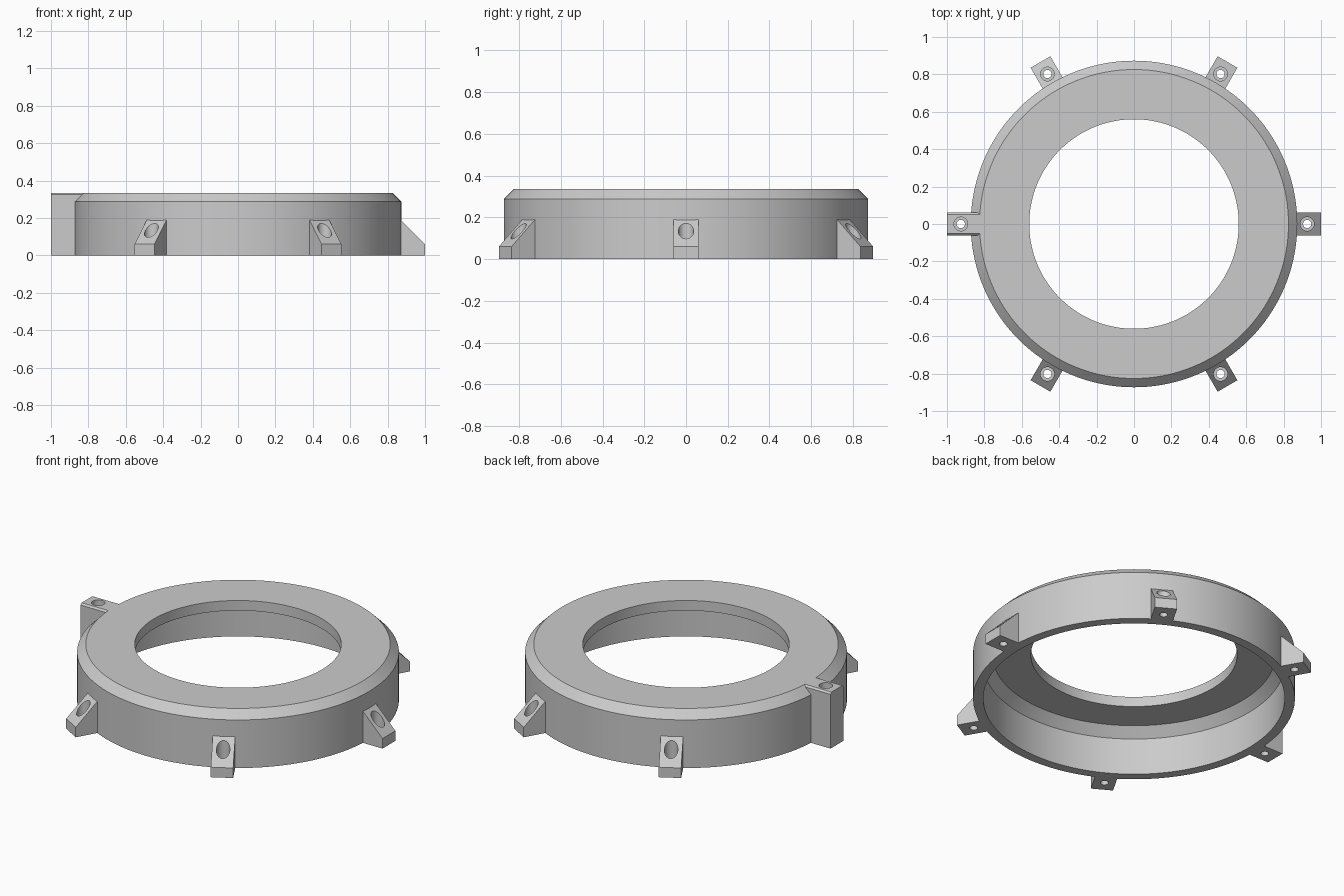
import bpy, bmesh, math
from mathutils import Vector, Matrix

cube = bpy.data.objects.get("Cube")
if cube:
    bpy.data.objects.remove(cube, do_unlink=True)

grey = bpy.data.materials.new("plain grey")
grey.use_nodes = True
colour = (0.6, 0.6, 0.6, 1)
grey.diffuse_color = colour
grey.node_tree.nodes["Principled BSDF"].inputs["Base Color"].default_value = colour


def finish(name, bm):
    bmesh.ops.recalc_face_normals(bm, faces=bm.faces)
    mesh = bpy.data.meshes.new(name)
    bm.to_mesh(mesh)
    bm.free()
    mesh.materials.append(grey)
    obj = bpy.data.objects.new(name, mesh)
    bpy.context.collection.objects.link(obj)
    return obj


def select(obj):
    bpy.ops.object.select_all(action='DESELECT')
    obj.select_set(True)
    bpy.context.view_layer.objects.active = obj


def revolve(name, profile, steps, closed):
    """Spin an (r, z) profile around the z axis."""
    bm = bmesh.new()
    verts = [bm.verts.new((r, 0, z)) for r, z in profile]
    edges = [bm.edges.new(pair) for pair in zip(verts, verts[1:])]
    if closed:
        edges.append(bm.edges.new((verts[-1], verts[0])))
    bmesh.ops.spin(bm, geom=verts + edges, cent=(0, 0, 0), axis=(0, 0, 1),
                   angle=math.tau, steps=steps, use_duplicate=False)
    bmesh.ops.remove_doubles(bm, verts=bm.verts, dist=0.0001)
    return finish(name, bm)


def prism(name, outline, direction):
    """Extrude a flat outline along a direction."""
    bm = bmesh.new()
    face = bm.faces.new([bm.verts.new(p) for p in outline])
    extruded = bmesh.ops.extrude_face_region(bm, geom=[face])["geom"]
    moved = [v for v in extruded if isinstance(v, bmesh.types.BMVert)]
    bmesh.ops.translate(bm, verts=moved, vec=Vector(direction))
    return finish(name, bm)


def drill(lug, angle):
    """Cut the stepped screw hole, then turn the lug into place."""
    cutter = revolve("screw_cutter", [(0, -0.1), (0.022, -0.1), (0.022, 0.06),
                                      (0.037, 0.06), (0.037, 0.5), (0, 0.5)], 32, False)
    cutter.data.transform(Matrix.Translation((0.926, 0, 0)))
    cutter.hide_render = True
    mod = lug.modifiers.new("screw hole", 'BOOLEAN')
    mod.operation = 'DIFFERENCE'
    mod.solver = 'EXACT'
    mod.object = cutter
    select(lug)
    bpy.ops.object.modifier_apply(modifier=mod.name)
    bpy.data.objects.remove(cutter, do_unlink=True)
    lug.data.transform(Matrix.Rotation(math.radians(angle), 4, 'Z'))
    bpy.ops.object.shade_smooth_by_angle(angle=math.radians(30))


# Hollow ring with chamfered rim and an inward top flange
ring = revolve("ring_body", [(0.818, 0), (0.873, 0), (0.873, 0.288), (0.826, 0.335),
                             (0.56, 0.335), (0.56, 0.275), (0.768, 0.275),
                             (0.818, 0.22)], 144, True)
select(ring)
bpy.ops.object.shade_smooth_by_angle(angle=math.radians(30))

# Sloped screw lugs around the base
half = 0.061
slope = [(0.84, 0), (1, 0), (1, 0.06), (0.87, 0.19), (0.84, 0.19)]
for i, angle in enumerate((0, 60, 120, 240, 300)):
    lug = prism(f"screw_lug_{i + 1}", [(x, -half, z) for x, z in slope], (0, 2 * half, 0))
    drill(lug, angle)

# Full-height lug on the right with chamfered top edges
top, edge = 0.335, 0.01
section = [(-half, 0), (half, 0), (half, top - edge), (half - edge, top),
           (edge - half, top), (-half, top - edge)]
tall = prism("tall_screw_lug", [(0.824, y, z) for y, z in section], (0.176, 0, 0))
drill(tall, 180)
